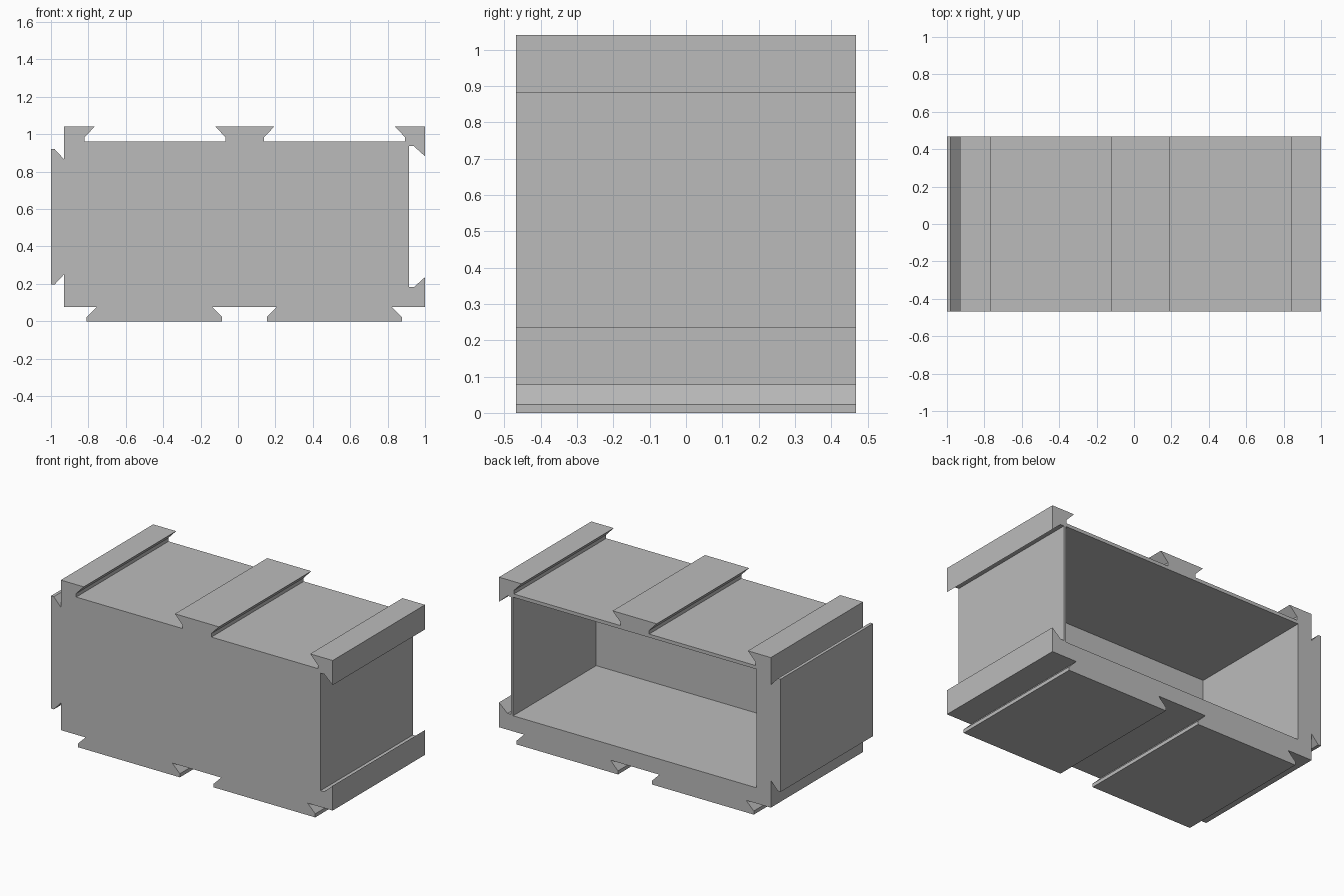
import bpy
import bmesh

old = bpy.data.objects.get("Cube")
if old:
    bpy.data.objects.remove(old, do_unlink=True)

HALF_DEPTH = 0.468
LEFT, RIGHT, BOTTOM, TOP = -0.93, 1.0, 0.077, 1.04
FLARE = 0.054

grey = bpy.data.materials.new("plain grey")
grey.use_nodes = True
colour = (0.5, 0.5, 0.5, 1)
grey.diffuse_color = colour
grey.node_tree.nodes["Principled BSDF"].inputs["Base Color"].default_value = colour


def flanks(levels, edges, swap=False):
    """Dovetail flanks along one side; each edge is (position, lean, leaving)."""
    wide, neck, narrow = levels
    points = []
    for pos, lean, leaving in edges:
        thin = pos + lean * FLARE
        flank = [(pos, wide), (thin, neck), (thin, narrow)]
        points += flank if leaving else flank[::-1]
    return [(b, a) for a, b in points] if swap else points


def prism(name, outline, y_front, y_back):
    """Extrude an x-z outline along y."""
    bm = bmesh.new()
    face = bm.faces.new([bm.verts.new((x, y_front, z)) for x, z in outline])
    grown = bmesh.ops.extrude_face_region(bm, geom=[face])["geom"]
    verts = [v for v in grown if isinstance(v, bmesh.types.BMVert)]
    bmesh.ops.translate(bm, verts=verts, vec=(0, y_back - y_front, 0))
    bmesh.ops.recalc_face_normals(bm, faces=bm.faces)
    mesh = bpy.data.meshes.new(name)
    bm.to_mesh(mesh)
    bm.free()
    mesh.materials.append(grey)
    obj = bpy.data.objects.new(name, mesh)
    bpy.context.scene.collection.objects.link(obj)
    return obj


# Outline, clockwise: top rails, right rails, bottom slots, left tongue
outline = [(LEFT, TOP)]
outline += flanks((TOP, 0.983, 0.96), [
    (-0.767, -1, True), (-0.12, 1, False),
    (0.193, -1, True), (0.84, 1, False)])
outline += [(RIGHT, TOP)]
outline += flanks((RIGHT, 0.94, 0.914), [
    (0.882, 1, True), (0.236, -1, False)], swap=True)
outline += [(RIGHT, BOTTOM)]
outline += flanks((BOTTOM, 0.023, 0), [
    (0.822, 1, True), (0.209, -1, False),
    (-0.139, 1, True), (-0.755, -1, False)])
outline += [(LEFT, BOTTOM)]
outline += flanks((LEFT, -0.98, -1), [
    (0.251, -1, True), (0.866, 1, False)], swap=True)
body = prism("drawer_housing", outline, -HALF_DEPTH, HALF_DEPTH)

# Compartment open at the back
x0, x1, z0, z1 = -0.83, 0.9, 0.177, 0.938
cutter = prism("compartment_cutter",
               [(x0, z0), (x1, z0), (x1, z1), (x0, z1)],
               -0.375, HALF_DEPTH + 0.1)
cutter.hide_render = True
cut = body.modifiers.new("compartment", "BOOLEAN")
cut.operation = "DIFFERENCE"
cut.solver = "EXACT"
cut.object = cutter
bpy.context.view_layer.objects.active = body
bpy.ops.object.modifier_apply(modifier=cut.name)
bpy.data.objects.remove(cutter, do_unlink=True)
